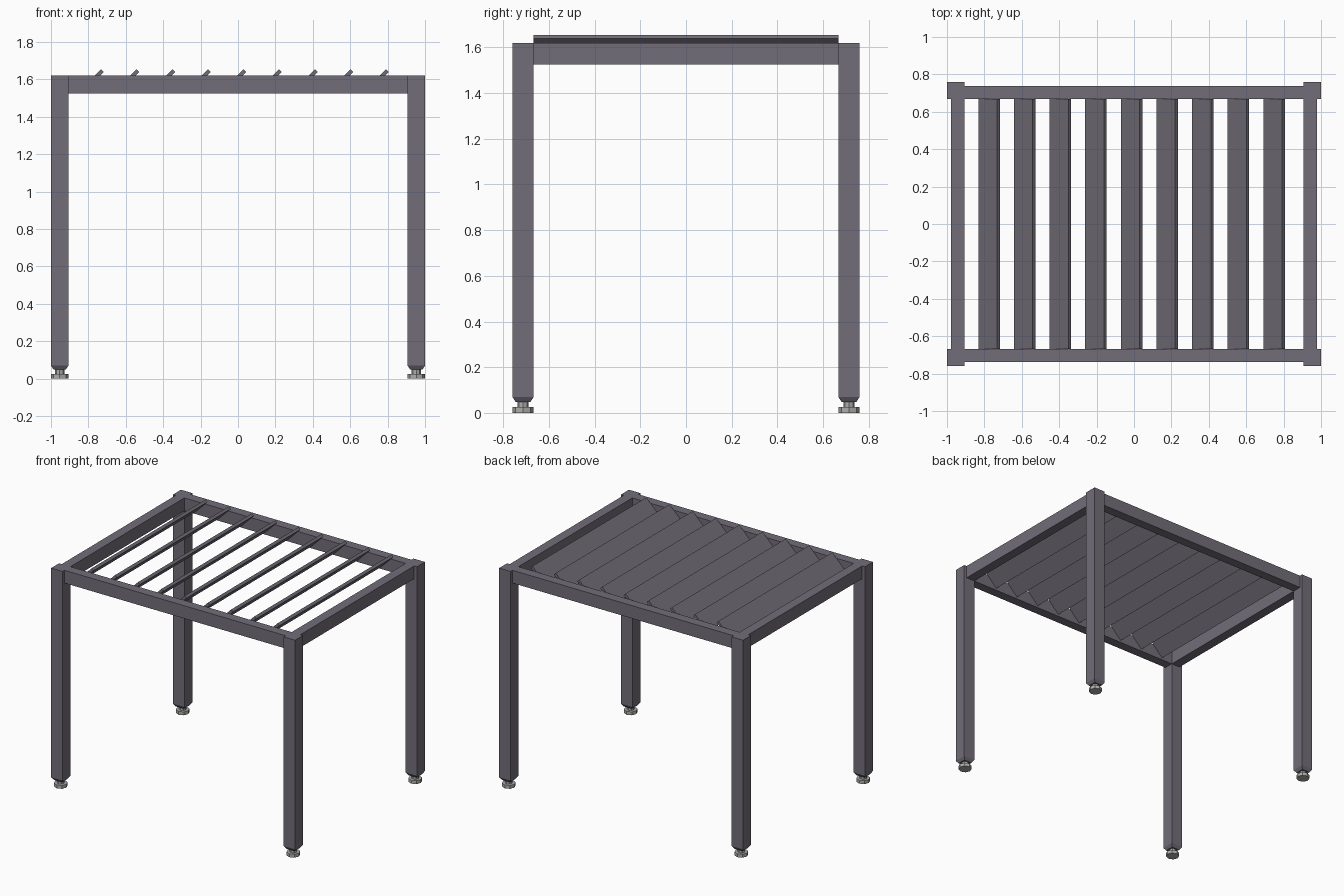
import bpy, bmesh
from math import radians
from mathutils import Matrix, Vector

if "Cube" in bpy.data.objects:
    bpy.data.objects.remove(bpy.data.objects["Cube"])


def material(name, color):
    mat = bpy.data.materials.new(name)
    mat.use_nodes = True
    mat.diffuse_color = color
    mat.node_tree.nodes["Principled BSDF"].inputs["Base Color"].default_value = color
    return mat


frame_grey = material("mauve grey", (0.17, 0.155, 0.19, 1))
foot_grey = material("light grey", (0.42, 0.42, 0.41, 1))


def finish(name, bm, mat):
    mesh = bpy.data.meshes.new(name)
    bm.to_mesh(mesh)
    bm.free()
    mesh.materials.append(mat)
    obj = bpy.data.objects.new(name, mesh)
    bpy.context.collection.objects.link(obj)
    return obj


def box(name, low, high, mat):
    low, high = Vector(low), Vector(high)
    bm = bmesh.new()
    bmesh.ops.create_cube(bm, size=1, matrix=Matrix.Translation((low + high) / 2)
                          @ Matrix.Diagonal((high - low).to_4d()))
    return finish(name, bm, mat)


def disc(bm, x, y, low, high, radius, sides):
    bmesh.ops.create_cone(bm, cap_ends=True, segments=sides, radius1=radius, radius2=radius,
                          depth=high - low, matrix=Matrix.Translation((x, y, (low + high) / 2)))


TOP, BEAM_BOTTOM = 1.62, 1.525
INNER_X, INNER_Y, OUTER_Y = 0.907, 0.667, 0.76
POST_X, POST_Y = (INNER_X + 1) / 2, (INNER_Y + OUTER_Y) / 2

for sx, side in ((-1, "right"), (1, "left")):
    for sy, end in ((-1, "front"), (1, "back")):
        x, y = sx * POST_X, sy * POST_Y
        # square post tapering at its lower end
        post = box(f"{end}_{side}_post", (x - 0.0465, y - 0.0465, 0.07),
                   (x + 0.0465, y + 0.0465, TOP), frame_grey)
        bm = bmesh.new()
        bm.from_mesh(post.data)
        base = min(bm.faces, key=lambda f: f.calc_center_median().z)
        bmesh.ops.inset_individual(bm, faces=[base], thickness=0.02, depth=0.022)
        bm.to_mesh(post.data)
        bm.free()
        # levelling foot: wide pad and narrow stem
        bm = bmesh.new()
        disc(bm, x, y, 0, 0.025, 0.0465, 8)
        disc(bm, x, y, 0.025, 0.05, 0.025, 8)
        finish(f"{end}_{side}_foot", bm, foot_grey)
    # side beam
    edges = sorted((sx * INNER_X, sx * 0.978))
    box(f"{side}_beam", (edges[0], -INNER_Y, BEAM_BOTTOM), (edges[1], INNER_Y, TOP), frame_grey)

# front and back beams
for sy, end in ((-1, "front"), (1, "back")):
    edges = sorted((sy * INNER_Y, sy * 0.737))
    box(f"{end}_beam", (-INNER_X, edges[0], BEAM_BOTTOM), (INNER_X, edges[1], TOP), frame_grey)

# tilted roof slats
for i in range(9):
    slat = box(f"slat_{i + 1}", (-0.071, -INNER_Y, -0.0105), (0.071, INNER_Y, 0.0105), frame_grey)
    slat.location = (-0.775 + i * 0.1905, 0, 1.597)
    slat.rotation_euler.y = radians(-45)
